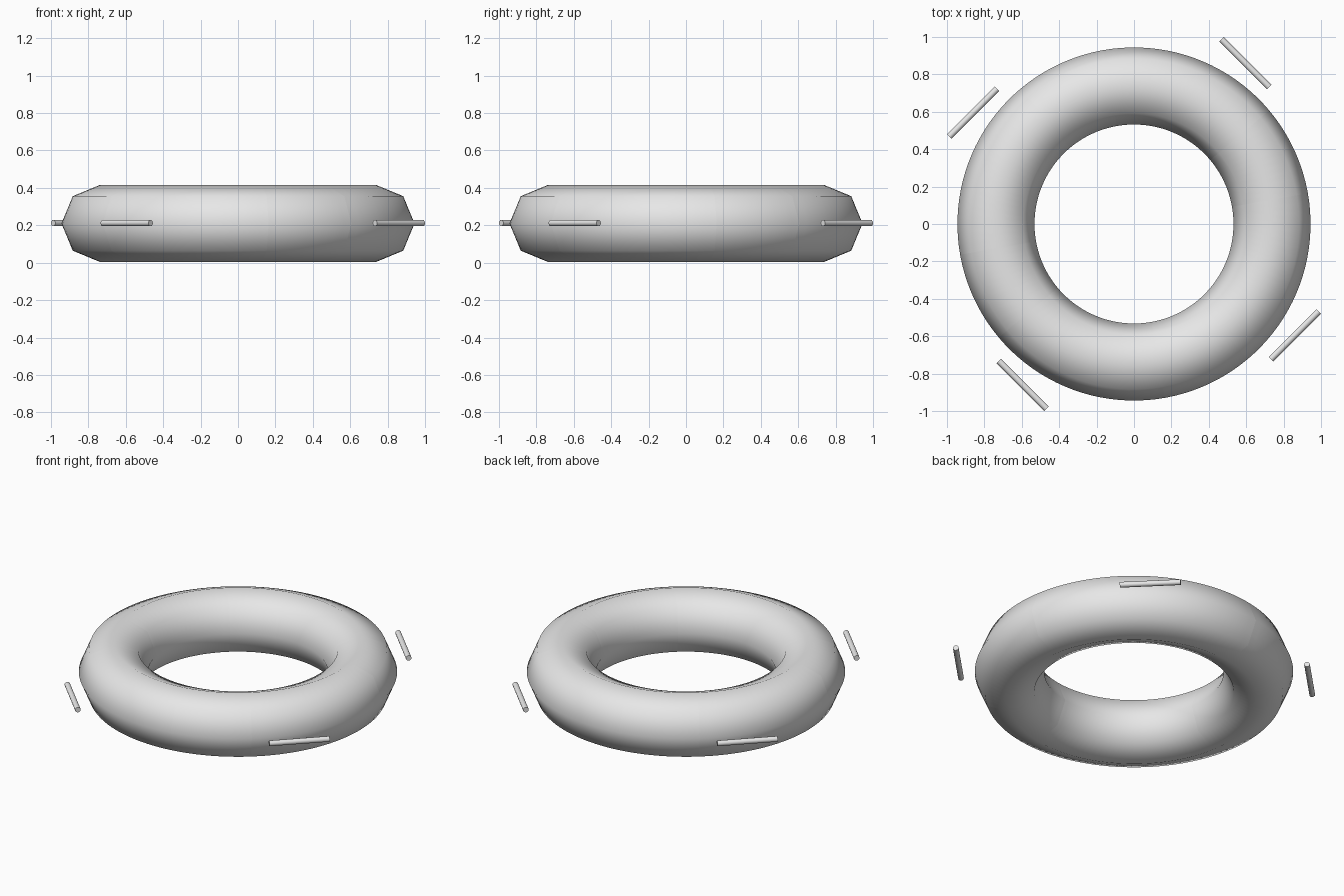
import bpy, bmesh
from math import cos, sin, pi, radians
from mathutils import Matrix, Vector

if "Cube" in bpy.data.objects:
    bpy.data.objects.remove(bpy.data.objects["Cube"])

RING_R, TUBE_R, MID_Z, SIDES = 0.738, 0.206, 0.21, 8
ROD_R, ROD_LEN = 0.017, 0.362

grey = bpy.data.materials.new("light_grey")
grey.use_nodes = True
grey.diffuse_color = (0.8, 0.8, 0.8, 1)
grey.node_tree.nodes["Principled BSDF"].inputs["Base Color"].default_value = grey.diffuse_color


def finish(bm, name):
    bmesh.ops.recalc_face_normals(bm, faces=bm.faces)
    mesh = bpy.data.meshes.new(name)
    bm.to_mesh(mesh)
    bm.free()
    mesh.materials.append(grey)
    obj = bpy.data.objects.new(name, mesh)
    bpy.context.collection.objects.link(obj)
    return obj


def ring_section(name, start, sweep):
    """Octagonal tube swept round the z axis, angles in degrees."""
    bm = bmesh.new()
    turn = Matrix.Rotation(radians(start), 3, "Z")
    verts = []
    for i in range(SIDES):
        a = 2 * pi * i / SIDES
        verts.append(bm.verts.new(turn @ Vector((RING_R + TUBE_R * cos(a), 0, MID_Z + TUBE_R * sin(a)))))
    edges = [bm.edges.new((verts[i], verts[(i + 1) % SIDES])) for i in range(SIDES)]
    bmesh.ops.spin(bm, geom=verts + edges, cent=(0, 0, 0), axis=(0, 0, 1),
                   angle=radians(sweep), steps=sweep // 3)
    for f in bm.faces:
        f.smooth = True
    return finish(bm, name)


def rod(name, turn_deg):
    """Short horizontal rod lying beside the ring."""
    bm = bmesh.new()
    place = (Matrix.Rotation(radians(turn_deg), 4, "Z")
             @ Matrix.Translation((0.595, 0.86, MID_Z + 0.002))
             @ Matrix.Rotation(radians(-45), 4, "Z")
             @ Matrix.Rotation(radians(90), 4, "Y"))
    bmesh.ops.create_cone(bm, cap_ends=True, segments=12, radius1=ROD_R, radius2=ROD_R,
                          depth=ROD_LEN, matrix=place)
    for f in bm.faces:
        f.smooth = len(f.verts) == 4
    return finish(bm, name)


# Four quarter turns: a long section, a short band and a rod in each
for k in range(4):
    ring_section(f"ring_band_{k + 1}", 10 + 90 * k, 30)
    ring_section(f"ring_section_{k + 1}", 40 + 90 * k, 60)
    rod(f"side_rod_{k + 1}", 90 * k)
